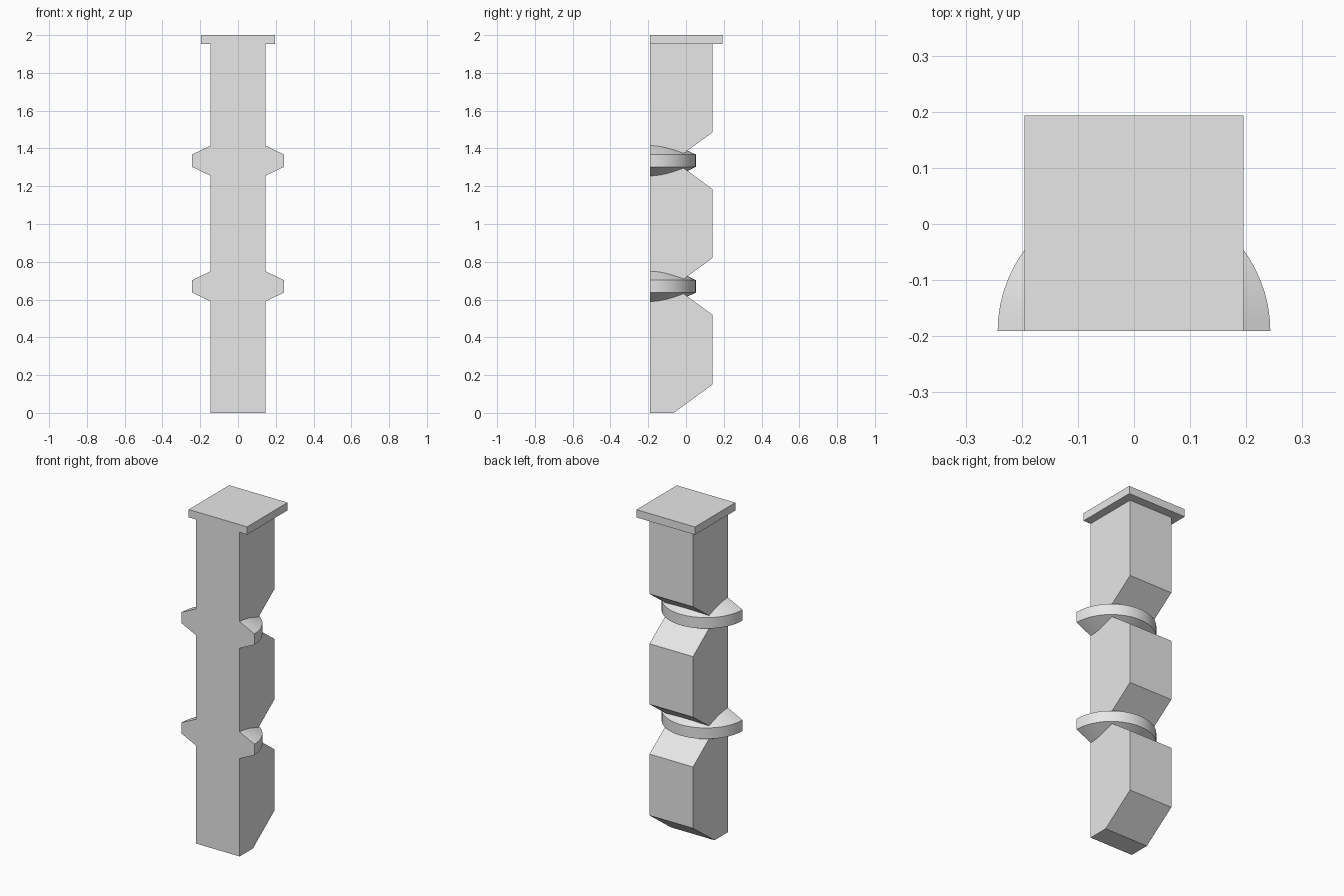
import bpy, bmesh
from math import pi
from mathutils import Vector

cube = bpy.data.objects.get("Cube")
if cube:
    bpy.data.objects.remove(cube, do_unlink=True)

GREY = (0.8, 0.8, 0.8, 1)
mat = bpy.data.materials.new("plain grey")
mat.use_nodes = True
mat.diffuse_color = GREY
mat.node_tree.nodes["Principled BSDF"].inputs["Base Color"].default_value = GREY

FRONT = -0.191          # flat front plane shared by all parts
HALF = 0.145            # half width of the post
BACK = 0.14             # back of the post
NOTCH = -0.065          # depth of the notches
CAP_Z = 1.953
RINGS = (0.67, 1.335)   # heights of the two collars


def finish(bm, name):
    bmesh.ops.recalc_face_normals(bm, faces=bm.faces)
    mesh = bpy.data.meshes.new(name)
    bm.to_mesh(mesh)
    bm.free()
    mesh.materials.append(mat)
    obj = bpy.data.objects.new(name, mesh)
    bpy.context.collection.objects.link(obj)
    return obj


def extrude_profile(name, profile, half):
    """Extrude a side profile of (y, z) points across x."""
    bm = bmesh.new()
    face = bm.faces.new([bm.verts.new((-half, y, z)) for y, z in profile])
    new = bmesh.ops.extrude_face_region(bm, geom=[face])["geom"]
    bmesh.ops.translate(bm, vec=(2 * half, 0, 0),
                        verts=[v for v in new if isinstance(v, bmesh.types.BMVert)])
    return finish(bm, name)


# Post: straight front, sloped foot and V notches in the back
profile = [(FRONT, 0), (NOTCH, 0), (BACK, 0.15)]
for z in RINGS:
    profile += [(BACK, z - 0.15), (NOTCH, z), (BACK, z + 0.15)]
profile += [(BACK, CAP_Z), (FRONT, CAP_Z)]
extrude_profile("post", profile, HALF)

# Cap slab, flush with the front
extrude_profile("cap", [(FRONT, CAP_Z), (0.193, CAP_Z), (0.193, 2), (FRONT, 2)], 0.195)

# Half-round collars with bevelled upper and lower sides
for label, z in zip(("lower", "upper"), RINGS):
    bm = bmesh.new()
    section = [(HALF, -0.08), (0.243, -0.033), (0.243, 0.033), (HALF, 0.08)]
    start = bm.faces.new([bm.verts.new((x, FRONT, z + dz)) for x, dz in section])
    bmesh.ops.spin(bm, geom=[start] + start.edges[:] + start.verts[:],
                   cent=Vector((0, FRONT, z)), axis=(0, 0, 1),
                   angle=pi, steps=32, use_duplicate=False)
    # make sure both flat ends are closed
    ends = [e for e in bm.edges if e.is_boundary]
    if ends:
        bmesh.ops.holes_fill(bm, edges=ends, sides=4)
    collar = finish(bm, label + "_collar")
    bpy.ops.object.select_all(action="DESELECT")
    collar.select_set(True)
    bpy.context.view_layer.objects.active = collar
    bpy.ops.object.shade_smooth_by_angle(angle=pi / 7)
